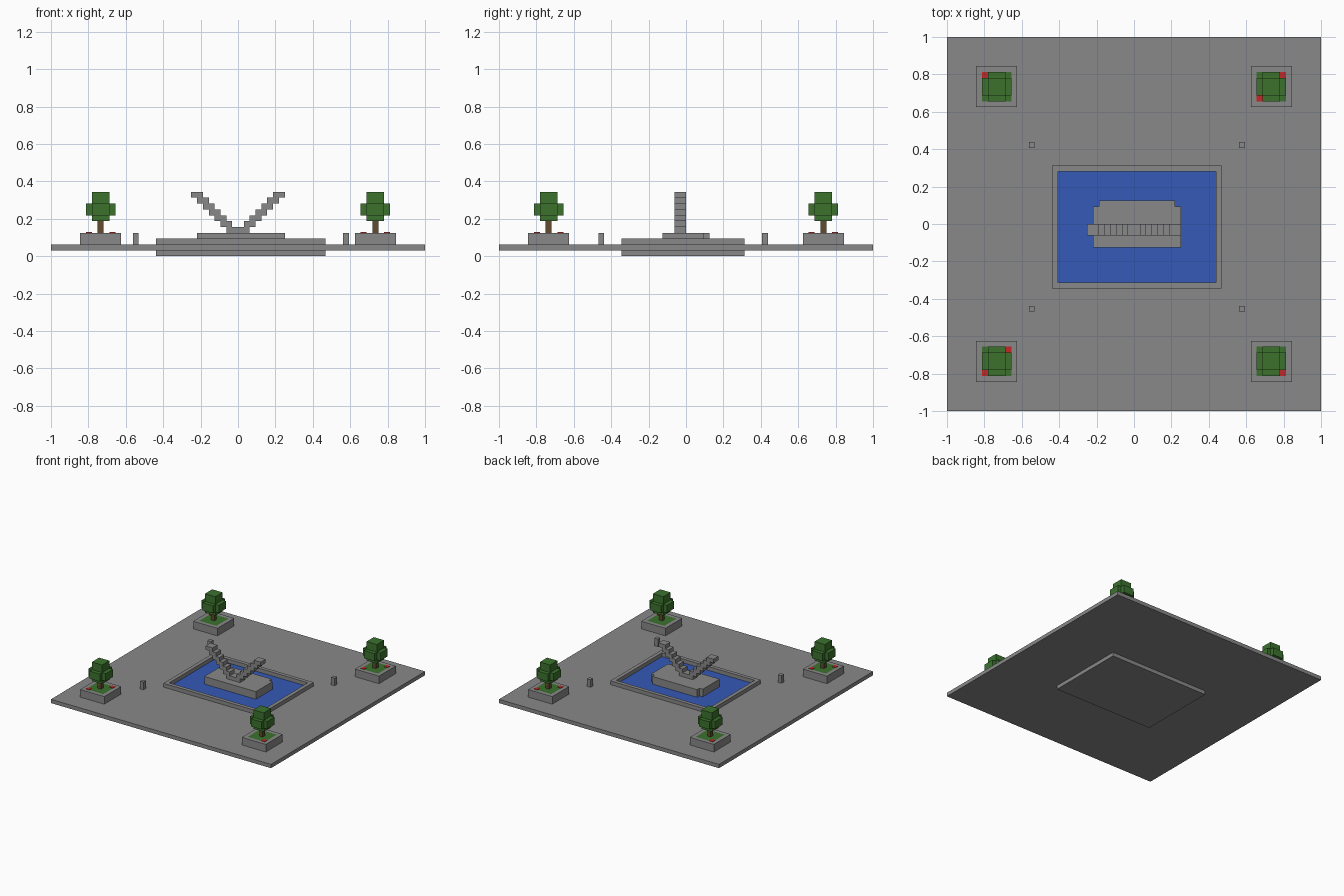
import bpy
import bmesh

cube = bpy.data.objects.get("Cube")
if cube:
    bpy.data.objects.remove(cube, do_unlink=True)

N = 64          # the plaza is this many blocks wide
U = 2 / N       # size of one block


def material(name, rgb):
    m = bpy.data.materials.new(name)
    m.use_nodes = True
    col = (*rgb, 1)
    m.diffuse_color = col
    bsdf = m.node_tree.nodes["Principled BSDF"]
    bsdf.inputs["Base Color"].default_value = col
    bsdf.inputs["Roughness"].default_value = 0.9
    return m


STONE = material("stone grey", (0.25, 0.25, 0.25))
WATER = material("water blue", (0.035, 0.1, 0.47))
LEAF = material("leaf green", (0.045, 0.17, 0.027))
BARK = material("bark brown", (0.12, 0.07, 0.028))
PETAL = material("petal red", (0.55, 0.02, 0.02))


def finish(name, bm, mat):
    bmesh.ops.recalc_face_normals(bm, faces=bm.faces)
    mesh = bpy.data.meshes.new(name)
    bm.to_mesh(mesh)
    bm.free()
    mesh.materials.append(mat)
    obj = bpy.data.objects.new(name, mesh)
    bpy.context.collection.objects.link(obj)
    return obj


def prism(name, outline, lo, hi, mat, upright=False):
    """Extrude an outline given in blocks: along z, or along y when upright."""
    bm = bmesh.new()

    def place(a, b, c):
        x, y, z = (a, c, b) if upright else (a, b, c)
        return bm.verts.new(((x - N / 2) * U, (y - N / 2) * U, z * U))

    low = [place(a, b, lo) for a, b in outline]
    high = [place(a, b, hi) for a, b in outline]
    bm.faces.new(low)
    bm.faces.new(high)
    for i in range(len(outline)):
        bm.faces.new((low[i - 1], low[i], high[i], high[i - 1]))
    return finish(name, bm, mat)


def rect(x0, x1, y0, y1):
    return [(x0, y0), (x1, y0), (x1, y1), (x0, y1)]


def box(name, x0, x1, y0, y1, z0, z1, mat):
    return prism(name, rect(x0, x1, y0, y1), z0, z1, mat)


def ring(name, outer, inner, z0, z1, mat):
    """Rectangular frame with an open middle."""
    bm = bmesh.new()
    loops = [[bm.verts.new(((x - N / 2) * U, (y - N / 2) * U, z * U)) for x, y in rect(*r)]
             for r, z in ((outer, z0), (outer, z1), (inner, z1), (inner, z0))]
    for k in range(4):
        a, b = loops[k - 1], loops[k]
        for i in range(4):
            bm.faces.new((a[i - 1], a[i], b[i], b[i - 1]))
    return finish(name, bm, mat)


# Paving and pool
BASIN = (18, 47, 21, 42)
POOL = (19, 46, 22, 41)
ring("paving", (0, N, 0, N), BASIN, 1, 2, STONE)
box("basin_floor", *BASIN, 0, 1, STONE)
ring("basin_wall", BASIN, POOL, 1, 3, STONE)
box("pool_water", *POOL, 1, 2, WATER)

# Island with two notched back corners
prism("island", [(25, 28), (40, 28), (40, 35), (39, 35), (39, 36),
                 (26, 36), (26, 35), (25, 35)], 2, 4, STONE)

# Stepped V-shaped sculpture
half = [(30 + s, z) for s in range(4, 11) for z in (s, s + 1)]
half += [(28 + s, z) for s in range(10, 4, -1) for z in (s + 1, s)]
mirrored = [(N - x, z) for x, z in reversed(half)]
prism("stepped_sculpture", half + mirrored, 30, 32, STONE, upright=True)

# Short posts around the pool
for x in (14, 50):
    for y in (17, 45):
        box("post", x, x + 1, y, y + 1, 2, 4, STONE)


def tree(x, y, flowers):
    """Planter with grass, flowers and a tree; x, y is its lower corner."""
    ring("planter_wall", (x, x + 7, y, y + 7), (x + 1, x + 6, y + 1, y + 6), 2, 4, STONE)
    box("planter_grass", x + 1, x + 6, y + 1, y + 6, 2, 4, LEAF)
    for fx, fy in flowers:
        box("flower", x + fx, x + fx + 1, y + fy, y + fy + 1, 4, 4.1, PETAL)
    box("trunk", x + 3, x + 4, y + 3, y + 4, 4, 6, BARK)
    box("lower_leaves", x + 2, x + 5, y + 2, y + 5, 6, 7, LEAF)
    cross = [(1, 2), (2, 2), (2, 1), (5, 1), (5, 2), (6, 2),
             (6, 5), (5, 5), (5, 6), (2, 6), (2, 5), (1, 5)]
    prism("middle_leaves", [(x + a, y + b) for a, b in cross], 7, 9, LEAF)
    box("upper_leaves", x + 2, x + 5, y + 2, y + 5, 9, 11, LEAF)


# Corner planters, with flowers in chosen corners of the grass
tree(5, 5, [(1, 1), (5, 5)])
tree(52, 5, [(5, 1)])
tree(5, 52, [(1, 5)])
tree(52, 52, [(1, 1), (5, 5)])
